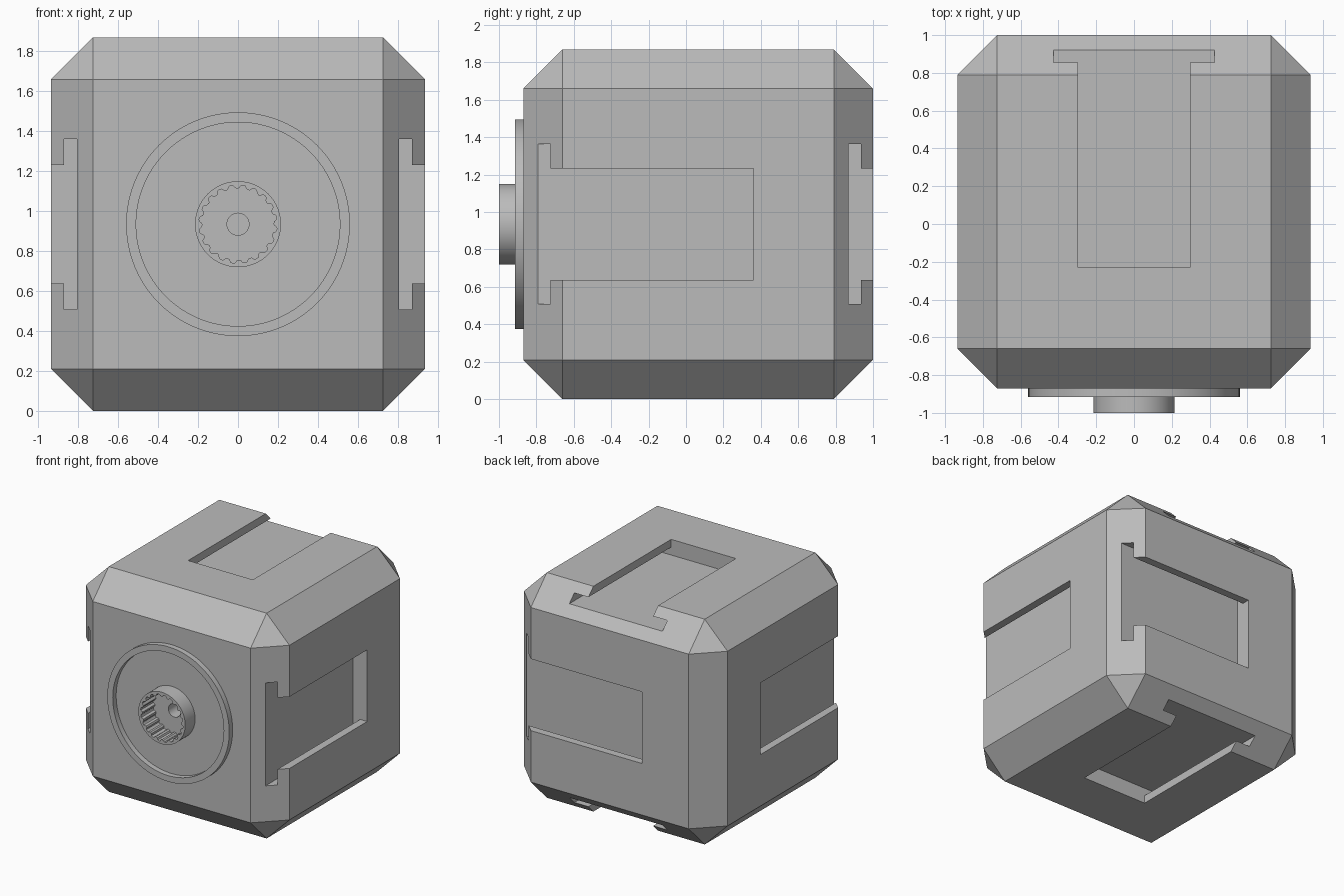
import bpy, bmesh, math
from mathutils import Vector, Matrix

if "Cube" in bpy.data.objects:
    bpy.data.objects.remove(bpy.data.objects["Cube"], do_unlink=True)

HALF = 0.935
CENTRE = Vector((0, 1 - HALF, HALF))
FRONT = CENTRE.y - HALF

grey = bpy.data.materials.new("light grey")
grey.use_nodes = True
grey.diffuse_color = (0.5, 0.5, 0.5, 1)
grey.node_tree.nodes["Principled BSDF"].inputs["Base Color"].default_value = (0.5, 0.5, 0.5, 1)


def make_object(name, bm):
    bmesh.ops.recalc_face_normals(bm, faces=bm.faces)
    mesh = bpy.data.meshes.new(name)
    bm.to_mesh(mesh)
    bm.free()
    mesh.materials.append(grey)
    obj = bpy.data.objects.new(name, mesh)
    bpy.context.collection.objects.link(obj)
    return obj


def prism(name, outline, length, origin, v_axis, w_axis):
    """Extrude a 2D outline (u, v) along w_axis from origin."""
    v, w = Vector(v_axis), Vector(w_axis)
    u = v.cross(w)
    bm = bmesh.new()
    base = bm.faces.new([bm.verts.new(origin + u * a + v * b) for a, b in outline])
    top = bmesh.ops.extrude_face_region(bm, geom=[base])["geom"]
    moved = [g for g in top if isinstance(g, bmesh.types.BMVert)]
    bmesh.ops.translate(bm, verts=moved, vec=w * length)
    return make_object(name, bm)


def circle(radius, sides=96):
    return [(radius * math.cos(math.tau * i / sides), radius * math.sin(math.tau * i / sides))
            for i in range(sides)]


def front_prism(name, outline, y_back, y_front):
    """Prism on the front axis, pointing forward."""
    return prism(name, outline, y_back - y_front, Vector((0, y_back, CENTRE.z)), (0, 0, 1), (0, -1, 0))


def apply(obj, mod):
    bpy.ops.object.select_all(action='DESELECT')
    bpy.context.view_layer.objects.active = obj
    obj.select_set(True)
    bpy.ops.object.modifier_apply(modifier=mod.name)


def cut(obj, cutter):
    mod = obj.modifiers.new("cut", 'BOOLEAN')
    mod.operation, mod.solver, mod.object = 'DIFFERENCE', 'EXACT', cutter
    apply(obj, mod)


def discard(cutter):
    bpy.data.objects.remove(cutter, do_unlink=True)


def smooth(obj):
    bpy.ops.object.select_all(action='DESELECT')
    bpy.context.view_layer.objects.active = obj
    obj.select_set(True)
    bpy.ops.object.shade_smooth_by_angle(angle=math.radians(25))


# Chamfered cube body
bm = bmesh.new()
bmesh.ops.create_cube(bm, size=2 * HALF, matrix=Matrix.Translation(CENTRE))
body = make_object("body", bm)
bevel = body.modifiers.new("chamfer", 'BEVEL')
bevel.width, bevel.segments = 0.21, 1
apply(body, bevel)

# T-shaped slots: (face normal, direction of the open end)
slots = [((1, 0, 0), (0, -1, 0)), ((-1, 0, 0), (0, -1, 0)), ((0, 1, 0), (1, 0, 0)),
         ((0, 0, 1), (0, 1, 0)), ((0, 0, -1), (0, 1, 0))]
half_tee = [(0.2975, -0.1), (0.2975, 0.065), (0.4275, 0.065), (0.4275, 0.13)]
tee = half_tee + [(-a, b) for a, b in reversed(half_tee)]
for normal, opening in slots:
    n, o = Vector(normal), Vector(opening)
    cutter = prism("slot_cutter", tee, 1.33, CENTRE + n * HALF + o * (HALF + 0.1), -n, -o)
    cut(body, cutter)
    discard(cutter)

# Raised ring on the front
ring = front_prism("front_ring", circle(0.56), FRONT, FRONT - 0.045)
cutter = front_prism("ring_cutter", circle(0.51), FRONT + 0.1, FRONT - 0.2)
cut(ring, cutter)
discard(cutter)

# Hub with a splined socket reaching into the body
hub = front_prism("hub", circle(0.215), FRONT, -1.0)
TEETH = 20
spline = []
for i in range(TEETH):
    for step, radius in ((0, 0.178), (0.25, 0.181), (0.4, 0.194), (0.6, 0.196), (0.75, 0.194), (0.9, 0.181)):
        a = math.tau * (i + step) / TEETH
        spline.append((radius * math.cos(a), radius * math.sin(a)))
cutter = front_prism("socket_cutter", spline, FRONT + 0.035, -1.1)
cut(hub, cutter)
cut(body, cutter)
discard(cutter)

# Screw hole at the bottom of the socket
cutter = front_prism("hole_cutter", circle(0.055, 48), FRONT + 0.2, -1.1)
cut(body, cutter)
discard(cutter)

for part in (body, ring, hub):
    smooth(part)
